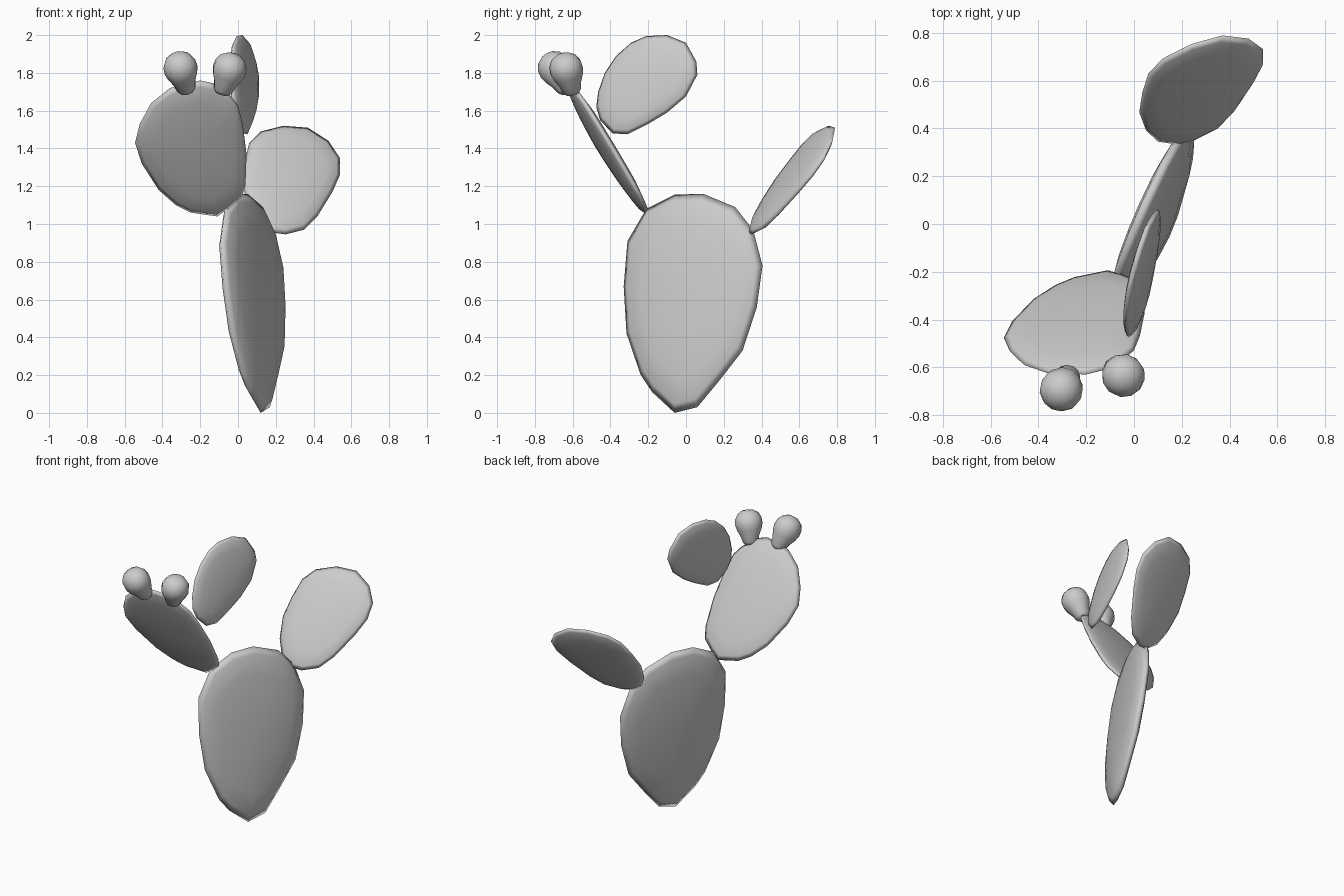
import bpy, bmesh, math
from mathutils import Vector

if "Cube" in bpy.data.objects:
    bpy.data.objects.remove(bpy.data.objects["Cube"])


def finish(bm, name):
    bmesh.ops.recalc_face_normals(bm, faces=bm.faces)
    me = bpy.data.meshes.new(name)
    bm.to_mesh(me)
    bm.free()
    for p in me.polygons:
        p.use_smooth = True
    ob = bpy.data.objects.new(name, me)
    bpy.context.collection.objects.link(ob)


def bridge(bm, a, b):
    n = len(a)
    for i in range(n):
        bm.faces.new((a[i], a[(i + 1) % n], b[(i + 1) % n], b[i]))


def pad(name, outline, place, half):
    """Squashed ellipsoid whose rim follows the outline laid on a tilted plane."""
    rim = [Vector(place(u, v)) for u, v in outline]
    n = len(rim)
    c = sum(rim, Vector()) / n
    normal = (rim[n // 4] - c).cross(rim[0] - c).normalized()
    bm = bmesh.new()
    rings = []
    for k in range(-3, 4):
        a = math.radians(22.5 * k)
        rings.append([bm.verts.new(c + (p - c) * math.cos(a) + normal * half * math.sin(a))
                      for p in rim])
    for a, b in zip(rings, rings[1:]):
        bridge(bm, a, b)
    for ring, s in ((rings[0], -1), (rings[-1], 1)):
        pole = bm.verts.new(c + normal * half * s)
        for i in range(n):
            bm.faces.new((ring[i], ring[(i + 1) % n], pole))
    finish(bm, name)


def fruit(name, base, tip):
    """Pear-shaped fruit turned around the line from base to tip."""
    base, tip = Vector(base), Vector(tip)
    q = (tip - base).to_track_quat('Z', 'Y')
    length = (tip - base).length
    profile = [(0.035, 0.0), (0.05, 0.08), (0.061, 0.25), (0.08, 0.42), (0.09, 0.58),
               (0.087, 0.74), (0.068, 0.89), (0.036, 0.98)]
    bm = bmesh.new()
    n = 12
    rings = [[bm.verts.new(base + q @ Vector((r * math.cos(math.tau * i / n),
                                             r * math.sin(math.tau * i / n), t * length)))
              for i in range(n)] for r, t in profile]
    for a, b in zip(rings, rings[1:]):
        bridge(bm, a, b)
    for ring, p in ((rings[0], base), (rings[-1], tip)):
        pole = bm.verts.new(p)
        for i in range(n):
            bm.faces.new((ring[i], ring[(i + 1) % n], pole))
    finish(bm, name)


# Large trunk pad (outline in y, z)
pad("trunk_pad",
    [(-.06, 0), (.06, .03), (.18, .175), (.30, .33), (.375, .56), (.405, .78), (.355, .97),
     (.26, 1.09), (.09, 1.16), (-.06, 1.155), (-.21, 1.08), (-.31, .91), (-.33, .67),
     (-.315, .42), (-.24, .20), (-.18, .11)],
    lambda y, z: (.146 + .43 * y - .115 * z, y, z), .06)

# Front arm pad (outline in x, z)
pad("front_pad",
    [(-.11, 1.04), (-.25, 1.06), (-.33, 1.10), (-.42, 1.18), (-.51, 1.32), (-.545, 1.43),
     (-.52, 1.53), (-.46, 1.64), (-.36, 1.72), (-.20, 1.76), (-.13, 1.745), (-.04, 1.68),
     (0, 1.63), (.025, 1.53), (.045, 1.37), (.04, 1.21), (.02, 1.14), (-.05, 1.08)],
    lambda x, z: (x, -.195 - .59 * (z - 1.04) + .12 * (x + .12), z), .036)

# Back arm pad (outline in x, z)
pad("back_pad",
    [(.25, .945), (.35, .97), (.42, 1.04), (.50, 1.17), (.54, 1.26), (.54, 1.35), (.48, 1.44),
     (.37, 1.51), (.24, 1.52), (.12, 1.49), (.06, 1.43), (.035, 1.33), (.022, 1.22),
     (.05, 1.10), (.10, 1.01), (.18, .955)],
    lambda x, z: (x, .345 + .71 * (z - .945) + .33 * (x - .24), z), .036)

# Upper pad growing from the front pad (outline in y, z)
pad("upper_pad",
    [(-.31, 1.475), (-.39, 1.48), (-.455, 1.55), (-.475, 1.62), (-.465, 1.70), (-.43, 1.80),
     (-.37, 1.89), (-.29, 1.96), (-.21, 1.995), (-.10, 2.0), (0, 1.96), (.055, 1.86),
     (.06, 1.79), (0, 1.675), (-.10, 1.59), (-.20, 1.53)],
    lambda y, z: (.378 + .285 * y - .163 * z, y, z), .034)

# Fruits on the front pad's rim
fruit("fruit_left", (-.27, -.625, 1.70), (-.325, -.735, 1.90))
fruit("fruit_right", (-.085, -.60, 1.69), (-.02, -.655, 1.90))
